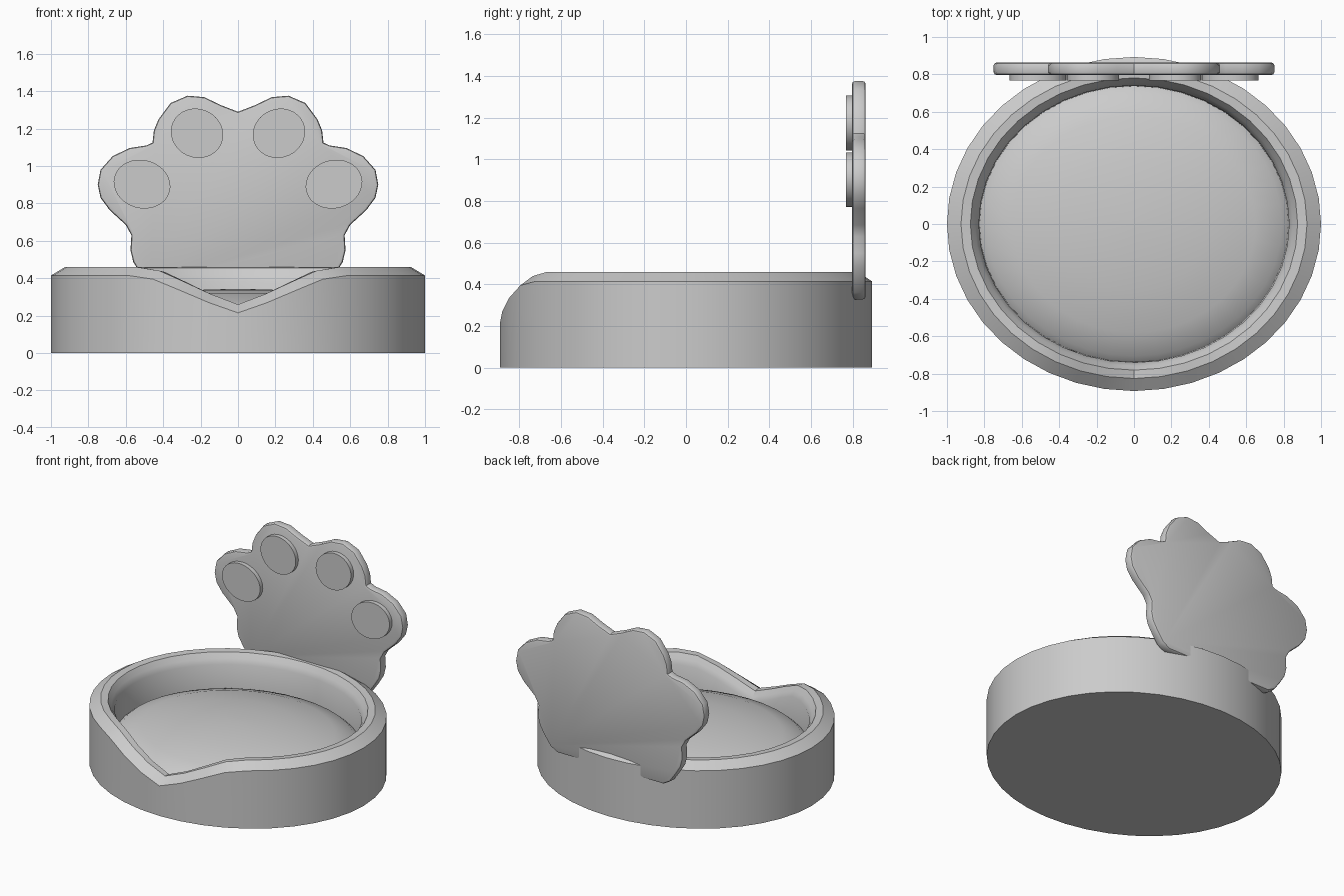
import bpy, bmesh, math
from mathutils import Matrix

cube = bpy.data.objects.get("Cube")
if cube:
    bpy.data.objects.remove(cube, do_unlink=True)

GREY = (0.6, 0.6, 0.6, 1)
mat = bpy.data.materials.new("plain grey")
mat.use_nodes = True
mat.diffuse_color = GREY
mat.node_tree.nodes["Principled BSDF"].inputs["Base Color"].default_value = GREY

SEGMENTS = 40
DEPTH = 0.893  # depth of the oval relative to its width
DIP = [0.2, 0.145, 0.08, 0.02]  # lowering of the rim, per segment away from the front


def finish(bm, name):
    bmesh.ops.recalc_face_normals(bm, faces=bm.faces)
    mesh = bpy.data.meshes.new(name)
    bm.to_mesh(mesh)
    bm.free()
    obj = bpy.data.objects.new(name, mesh)
    bpy.context.collection.objects.link(obj)
    mesh.materials.append(mat)
    bpy.ops.object.select_all(action="DESELECT")
    obj.select_set(True)
    bpy.context.view_layer.objects.active = obj
    bpy.ops.object.shade_smooth_by_angle(angle=math.radians(30))
    return obj


def oval_rings(name, profile, dip=False):
    """Sweep a (radius, height) profile around the oval and cap both ends."""
    bm = bmesh.new()
    rings = []
    for radius, height in profile:
        ring = []
        for i in range(SEGMENTS):
            a = math.tau * i / SEGMENTS
            step = min(i, SEGMENTS - i)
            z = height
            if dip and height > 0.3 and step < len(DIP):
                z -= DIP[step]
            ring.append(bm.verts.new((radius * math.sin(a),
                                      -radius * DEPTH * math.cos(a), z)))
        rings.append(ring)
    for low, high in zip(rings, rings[1:]):
        for i in range(SEGMENTS):
            j = (i + 1) % SEGMENTS
            bm.faces.new((low[i], low[j], high[j], high[i]))
    bm.faces.new(rings[0])
    bm.faces.new(rings[-1])
    return finish(bm, name)


# Bed wall with a rounded rim and a low entrance at the front
oval_rings("bed_wall", [(1, 0), (1, 0.415), (0.925, 0.46), (0.875, 0.456),
                        (0.85, 0.42), (0.83, 0.385), (0.825, 0.15)], dip=True)

# Domed cushion
oval_rings("cushion", [(0.828, 0.12), (0.828, 0.2), (0.79, 0.232), (0.65, 0.28),
                       (0.4, 0.32), (0.2, 0.338), (0.03, 0.343)])

# Paw-shaped headboard: half outline from top centre to bottom, then mirrored
half = [(0, 1.29), (0.09, 1.325), (0.18, 1.368), (0.27, 1.376), (0.36, 1.337),
        (0.425, 1.25), (0.45, 1.19), (0.457, 1.125), (0.49, 1.11), (0.58, 1.096),
        (0.67, 1.053), (0.735, 0.98), (0.75, 0.9), (0.735, 0.83), (0.687, 0.765),
        (0.6, 0.685), (0.57, 0.63), (0.575, 0.55), (0.56, 0.487), (0.525, 0.43),
        (0.475, 0.36), (0.42, 0.328)]
outline = half + [(-x, z) for x, z in reversed(half[1:])]
bm = bmesh.new()
face = bm.faces.new([bm.verts.new((x, 0.797, z)) for x, z in outline])
extruded = bmesh.ops.extrude_face_region(bm, geom=[face], use_keep_orig=True)
moved = [g for g in extruded["geom"] if isinstance(g, bmesh.types.BMVert)]
bmesh.ops.translate(bm, verts=moved, vec=(0, 0.066, 0))
bmesh.ops.recalc_face_normals(bm, faces=bm.faces)
cap_edges = [e for e in bm.edges if abs(e.verts[0].co.y - e.verts[1].co.y) < 0.001]
bmesh.ops.bevel(bm, geom=cap_edges, offset=0.014, segments=2, profile=0.5,
                affect="EDGES", clamp_overlap=True)
finish(bm, "paw_headboard")

# Raised toe pads, mirrored left and right
for side, word in ((1, "left"), (-1, "right")):
    for name, x, z, rx, rz, tilt in (("inner", 0.219, 1.175, 0.142, 0.13, 25),
                                     ("outer", 0.513, 0.903, 0.153, 0.129, 15)):
        bm = bmesh.new()
        bmesh.ops.create_cone(bm, cap_ends=True, segments=32, radius1=1, radius2=1, depth=1)
        place = (Matrix.Translation((side * x, 0.786, z))
                 @ Matrix.Rotation(math.radians(-side * tilt), 4, "Y")
                 @ Matrix.Diagonal((rx, 0.038, rz, 1))
                 @ Matrix.Rotation(math.radians(90), 4, "X"))
        bmesh.ops.transform(bm, matrix=place, verts=bm.verts)
        finish(bm, f"{word}_{name}_toe_pad")
